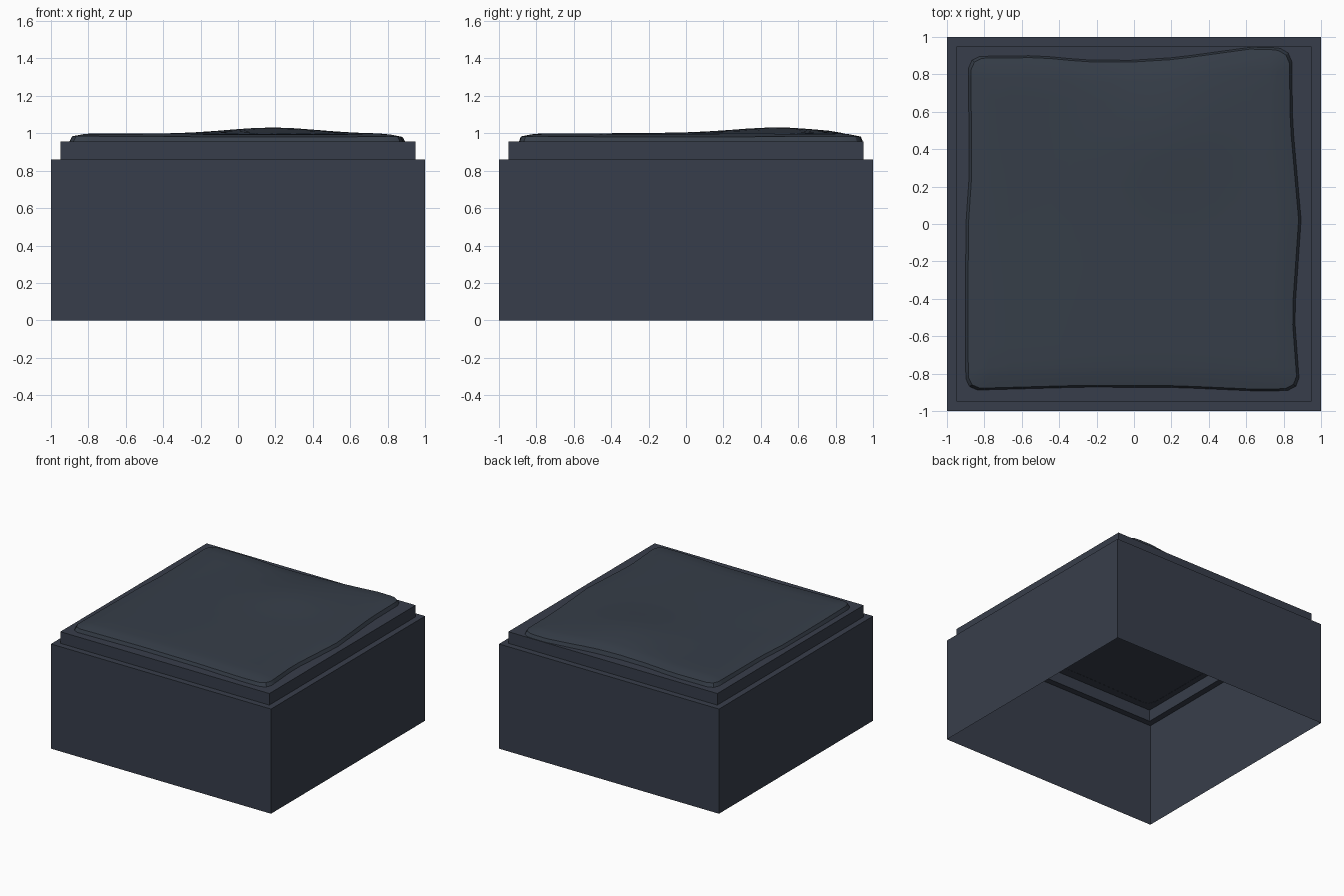
import bpy, bmesh, math

if "Cube" in bpy.data.objects:
    bpy.data.objects.remove(bpy.data.objects["Cube"])


def material(name, rgb):
    m = bpy.data.materials.new(name)
    m.diffuse_color = (*rgb, 1)
    m.use_nodes = True
    m.node_tree.nodes["Principled BSDF"].inputs["Base Color"].default_value = m.diffuse_color
    return m


slate = material("dark slate", (0.039, 0.048, 0.070))
soft_slate = material("soft slate", (0.037, 0.048, 0.066))


def make_object(name, bm, mat):
    bmesh.ops.recalc_face_normals(bm, faces=bm.faces)
    me = bpy.data.meshes.new(name)
    bm.to_mesh(me)
    bm.free()
    me.materials.append(mat)
    ob = bpy.data.objects.new(name, me)
    bpy.context.collection.objects.link(ob)
    return ob


def square(bm, r, z):
    return [bm.verts.new((x * r, y * r, z)) for x, y in ((-1, -1), (1, -1), (1, 1), (-1, 1))]


# Stepped shell, open underneath
bm = bmesh.new()
rings = [square(bm, r, z) for r, z in ((1, 0), (1, 0.86), (0.95, 0.86), (0.95, 0.955))]
for a, b in zip(rings, rings[1:]):
    for i in range(4):
        j = (i + 1) % 4
        bm.faces.new((a[i], a[j], b[j], b[i]))
bm.faces.new(rings[-1])
make_object("stepped_block", bm, slate)


# Uneven cushion-like slab on top: wavy outline and low swelling
def curve(points):
    def f(t):
        for (a, va), (b, vb) in zip(points, points[1:]):
            if t <= b:
                k = max(0, (t - a) / (b - a))
                return va + (vb - va) * k
        return points[-1][1]
    return f


left = curve([(-0.9, -0.885), (-0.5, -0.888), (0, -0.885), (0.25, -0.868), (0.9, -0.872)])
right = curve([(-0.9, 0.875), (-0.5, 0.845), (0, 0.88), (0.5, 0.835), (0.9, 0.83)])
front = curve([(-0.9, -0.88), (-0.25, -0.862), (0.25, -0.865), (0.7, -0.885), (0.9, -0.875)])
back = curve([(-0.9, 0.885), (-0.5, 0.89), (-0.25, 0.867), (0, 0.865), (0.25, 0.88), (0.7, 0.94), (0.9, 0.92)])


def height(x, y):
    bump = 0.032 * math.exp(-((x - 0.18) / 0.33) ** 2 - ((y - 0.5) / 0.33) ** 2)
    return 0.998 + bump + 0.004 * math.sin(3 * x + 1) * math.cos(2.5 * y)


steps = [-1, -0.93] + [i / 8 for i in range(-7, 8)] + [0.93, 1]
bm = bmesh.new()
grid = []
for t in steps:
    row = []
    for s in steps:
        edge = max(abs(s), abs(t))
        k = 0.978 if abs(s) == 1 and abs(t) == 1 else 1
        u, v = s * k, t * k
        x0, y0 = 0.88 * u, 0.88 * v
        x = left(y0) + (right(y0) - left(y0)) * (u + 1) / 2
        y = front(x0) + (back(x0) - front(x0)) * (v + 1) / 2
        drop = 0.016 if edge == 1 else 0.004 if edge >= 0.93 else 0
        row.append(bm.verts.new((x, y, height(x, y) - drop)))
    grid.append(row)
n = len(steps) - 1
for i in range(n):
    for j in range(n):
        bm.faces.new((grid[i][j], grid[i][j + 1], grid[i + 1][j + 1], grid[i + 1][j]))
# Skirt down to the ledge
rim = grid[0][:-1] + [r[-1] for r in grid[:-1]] + grid[-1][:0:-1] + [r[0] for r in grid[:0:-1]]
foot = [bm.verts.new((v.co.x * 1.016, v.co.y * 1.012, 0.954)) for v in rim]
for i in range(len(rim)):
    j = (i + 1) % len(rim)
    bm.faces.new((rim[i], foot[i], foot[j], rim[j]))
slab = make_object("uneven_top_slab", bm, soft_slate)
bpy.context.view_layer.objects.active = slab
slab.select_set(True)
bpy.ops.object.shade_smooth_by_angle(angle=math.radians(30))
